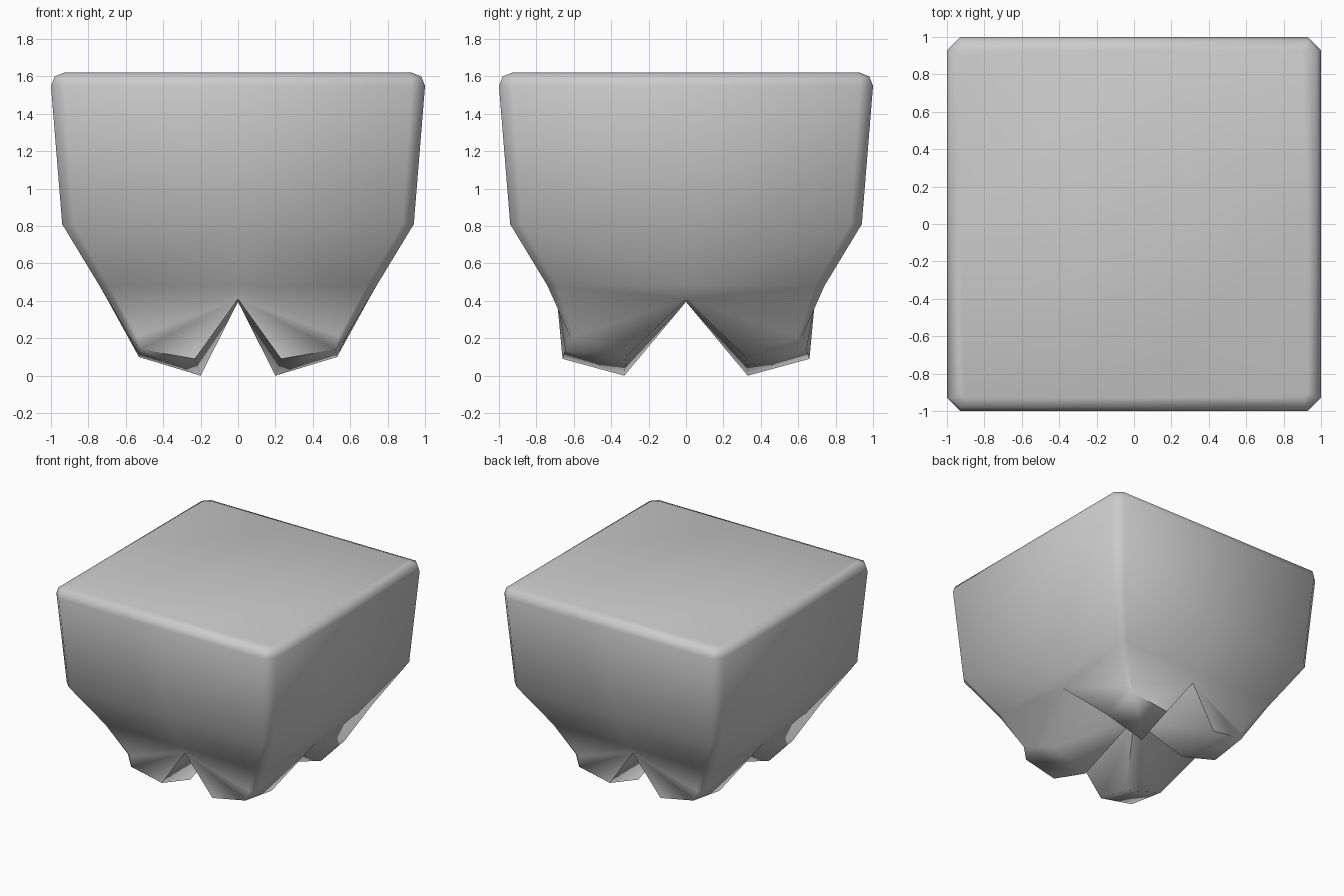
import bpy, bmesh, math

if "Cube" in bpy.data.objects:
    bpy.data.objects.remove(bpy.data.objects["Cube"])

# One quarter of the body is modelled, then mirrored across x and y.
bm = bmesh.new()


def v(x, y, z):
    return bm.verts.new((x, y, z))


def skin(a, b):
    for i in range(len(a) - 1):
        bm.faces.new((a[i], a[i + 1], b[i + 1], b[i]))


# Body rings: (height, half width, corner chamfer)
profile = [(1.62, 0.93, 0.03), (1.60, 0.98, 0.05), (1.55, 1.0, 0.07),
           (0.81, 0.94, 0.06), (0.48, 0.74, 0.05)]
rings = [[v(0, w, z), v(w - c, w, z), v(w, w - c, z), v(w, 0, z)]
         for z, w, c in profile]

# Last ring: notch tops at the wall middles, pinched leg corner between them
notch_y, notch_x = v(0, 0.69, 0.41), v(0.70, 0, 0.41)
rings.append([notch_y, v(0.54, 0.62, 0.21), v(0.58, 0.60, 0.21), notch_x])
for a, b in zip(rings, rings[1:]):
    skin(a, b)

# Flat top
top = v(0, 0, 1.62)
bm.faces.new([top] + rings[0][::-1])

# Leg end: inner tip, two side corners and outer corner
tip = v(0.20, 0.33, 0.0)
side_y = v(0.23, 0.66, 0.09)
side_x = v(0.53, 0.32, 0.10)
outer = v(0.52, 0.645, 0.14)
centre = v(0, 0, 0.395)
_, corner_y, corner_x, _ = rings[-1]
for f in ((notch_y, corner_y, outer, side_y), (corner_y, corner_x, outer),
          (corner_x, notch_x, side_x, outer), (tip, side_y, outer, side_x),
          (centre, notch_y, side_y, tip), (centre, tip, side_x, notch_x)):
    bm.faces.new(f)

bmesh.ops.recalc_face_normals(bm, faces=bm.faces)
if top.link_faces[0].normal.z < 0:
    bmesh.ops.reverse_faces(bm, faces=bm.faces)

mesh = bpy.data.meshes.new("four_legged_block")
bm.to_mesh(mesh)
bm.free()
obj = bpy.data.objects.new("four_legged_block", mesh)
bpy.context.collection.objects.link(obj)

# Mirror to all four quarters and shade smooth
mod = obj.modifiers.new("mirror", 'MIRROR')
mod.use_axis = (True, True, False)
mod.merge_threshold = 0.001
bpy.context.view_layer.objects.active = obj
obj.select_set(True)
bpy.ops.object.modifier_apply(modifier=mod.name)
bpy.ops.object.shade_smooth_by_angle(angle=math.radians(75))
